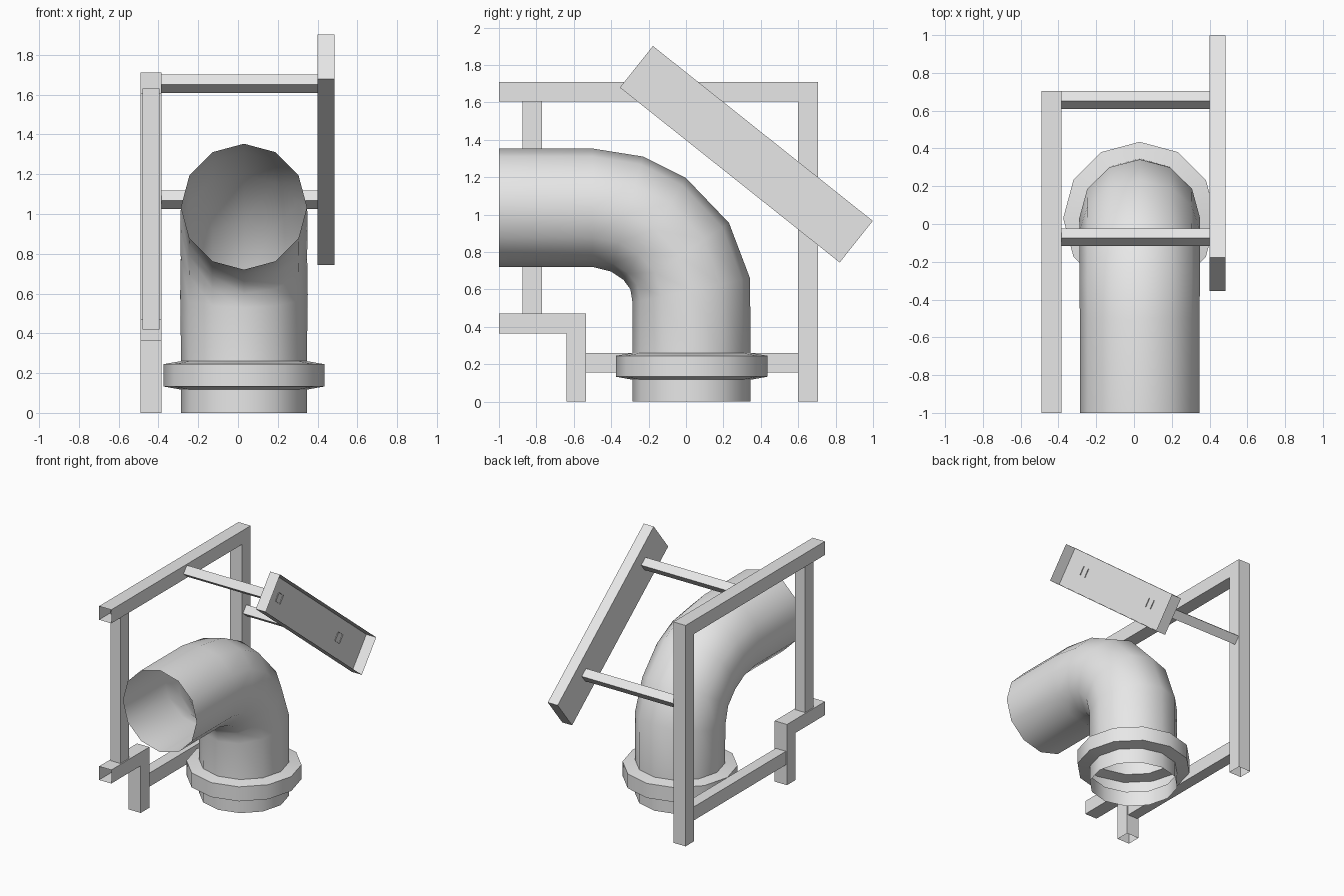
import bpy, bmesh, math
from mathutils import Vector, Matrix

old = bpy.data.objects.get("Cube")
if old:
    bpy.data.objects.remove(old, do_unlink=True)

GREY = (0.8, 0.8, 0.8, 1.0)
grey = bpy.data.materials.new("plain_grey")
grey.use_nodes = True
grey.diffuse_color = GREY
for node in grey.node_tree.nodes:
    if node.type == 'BSDF_PRINCIPLED':
        node.inputs["Base Color"].default_value = GREY


def finish(name, bm):
    mesh = bpy.data.meshes.new(name)
    bm.to_mesh(mesh)
    bm.free()
    mesh.materials.append(grey)
    obj = bpy.data.objects.new(name, mesh)
    bpy.context.collection.objects.link(obj)
    return obj


def box(name, x, y, z, open_sides=(), tilt=0.0):
    """Box between limits; faces whose normal is in open_sides are removed."""
    bm = bmesh.new()
    bmesh.ops.create_cube(bm, size=1)
    bm.normal_update()
    gone = [f for f in bm.faces
            if any(f.normal.dot(Vector(s)) > 0.9 for s in open_sides)]
    bmesh.ops.delete(bm, geom=gone, context='FACES_ONLY')
    size = Matrix.Diagonal((x[1] - x[0], y[1] - y[0], z[1] - z[0], 1))
    centre = Vector((sum(x) / 2, sum(y) / 2, sum(z) / 2))
    bm.transform(Matrix.Translation(centre) @ Matrix.Rotation(tilt, 4, 'X') @ size)
    return finish(name, bm)


FRONT, BACK, DOWN, UP = (0, -1, 0), (0, 1, 0), (0, 0, -1), (0, 0, 1)
LEFT, RIGHT = (1, 0, 0), (-1, 0, 0)

# Side frame of hollow square bars
wide, slim = (-0.49, -0.385), (-0.481, -0.394)
box("frame_top_bar", wide, (-1, 0.705), (1.605, 1.71), [FRONT])
box("frame_back_post", wide, (0.6, 0.705), (0, 1.605), [DOWN, UP])
box("frame_front_post", slim, (-0.875, -0.77), (0.42, 1.63))
box("frame_step_bar", wide, (-1, -0.535), (0.365, 0.47), [FRONT])
box("frame_front_foot", wide, (-0.64, -0.535), (0, 0.365), [DOWN, UP])
box("frame_low_bar", slim, (-0.535, 0.6), (0.155, 0.26))

# Tilted tray, open on its outer side, and the rods that carry it
tilt = -math.atan2(0.935, 1.175)
cy, cz, length, width = 0.3225, 1.3225, 1.502, 0.284
box("tilted_tray", (0.4, 0.485), (cy - length / 2, cy + length / 2),
    (cz - width / 2, cz + width / 2), [LEFT], tilt)
for name, y, z in (("upper_rod", -0.07, 1.655), ("lower_rod", 0.657, 1.072)):
    h = 0.0335
    box(name, (-0.386, 0.406), (y - h, y + h), (z - h, z + h), [LEFT, RIGHT], tilt)

# Elbow pipe with collar: each section is its outer and inner point in (y, z)
AXIS, R, COLLAR, SIDES = 0.03, 0.316, 0.405, 12


def level(z, r):
    return (AXIS + r, z), (AXIS - r, z)


sections = [
    level(0, R), level(0.117, R), level(0.133, COLLAR),
    level(0.245, COLLAR), level(0.26, R),
    ((0.342, 0.66), (-0.286, 0.53)),
    ((0.23, 0.955), (-0.297, 0.60)),
    ((0.0, 1.195), (-0.335, 0.652)),
    ((-0.23, 1.31), (-0.4, 0.695)),
    ((-0.5, 1.353), (-0.5, 0.72)),
    ((-1, 1.353), (-1, 0.72)),
]
bm = bmesh.new()
rings = []
for outer, inner in sections:
    o, i = Vector((0, *outer)), Vector((0, *inner))
    mid, half = (o + i) / 2, (o - i) / 2
    ring = []
    for k in range(SIDES):
        a = math.tau * k / SIDES
        side = Vector((AXIS + half.length * math.sin(a), 0, 0))
        ring.append(bm.verts.new(mid + half * math.cos(a) + side))
    rings.append(ring)
for low, high in zip(rings, rings[1:]):
    for k in range(SIDES):
        n = (k + 1) % SIDES
        bm.faces.new((low[k], high[k], high[n], low[n]))
# Make the skin face outward, judged on the foot of the pipe
bm.normal_update()
bm.faces.ensure_lookup_table()
first = bm.faces[0]
if first.normal.dot(first.calc_center_median() - Vector((AXIS, AXIS, 0))) < 0:
    bmesh.ops.reverse_faces(bm, faces=bm.faces[:])
pipe = finish("elbow_pipe", bm)

bpy.ops.object.select_all(action='DESELECT')
pipe.select_set(True)
bpy.context.view_layer.objects.active = pipe
bpy.ops.object.shade_smooth_by_angle(angle=math.radians(40))
